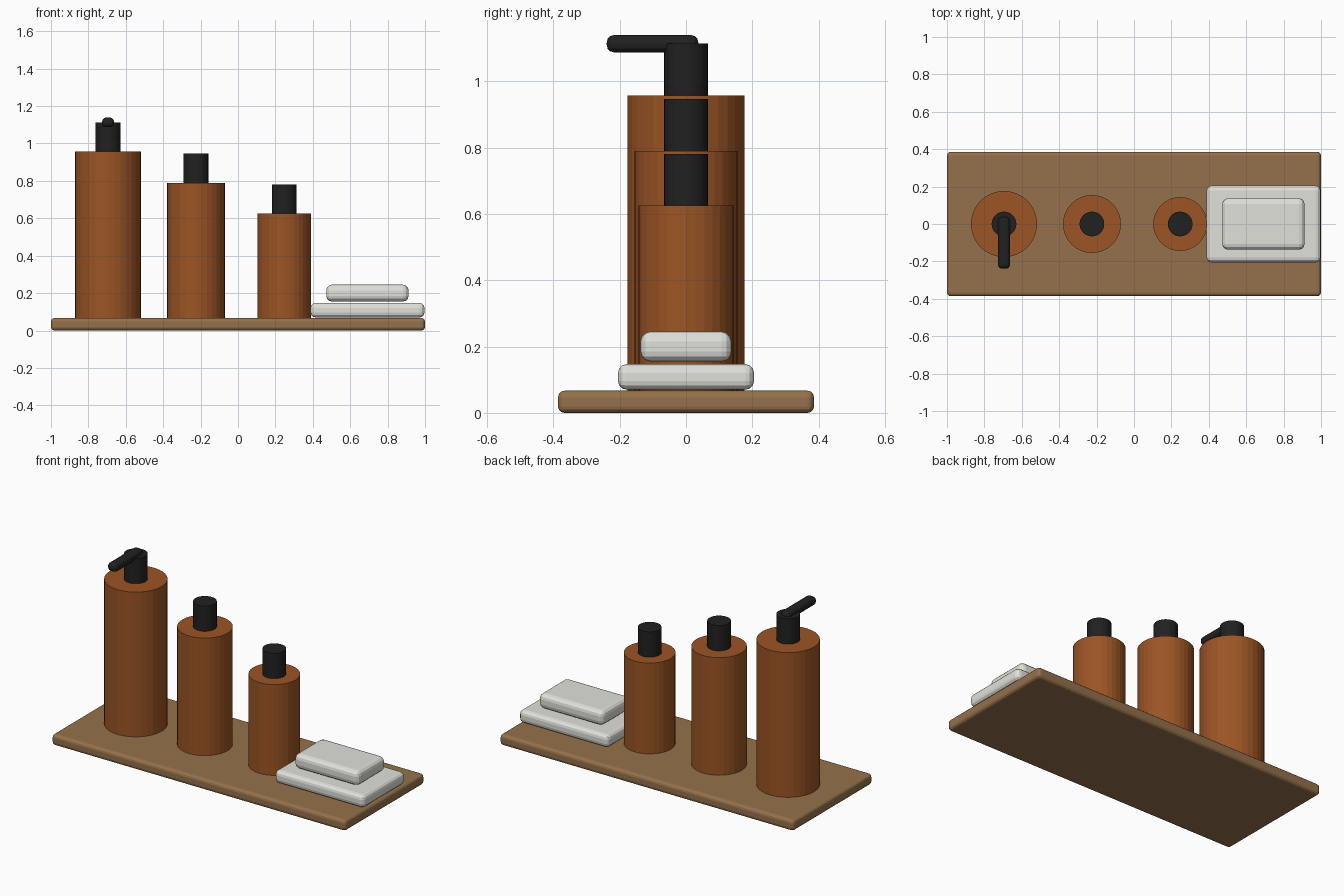
import bpy

cube = bpy.data.objects.get("Cube")
if cube:
    bpy.data.objects.remove(cube, do_unlink=True)


def material(name, color):
    mat = bpy.data.materials.new(name)
    mat.use_nodes = True
    mat.diffuse_color = (*color, 1)
    mat.node_tree.nodes["Principled BSDF"].inputs["Base Color"].default_value = (*color, 1)
    return mat


wood = material("brown wood", (0.30, 0.165, 0.07))
amber = material("amber glass", (0.33, 0.09, 0.018))
black = material("black plastic", (0.015, 0.015, 0.015))
cloth = material("white cloth", (0.75, 0.75, 0.71))


def rounded_box(name, x, y, z, mat, bevel, segments=3):
    """Box spanning the given (low, high) ranges, with rounded edges."""
    spans = (x, y, z)
    bpy.ops.mesh.primitive_cube_add(size=1, location=[(a + b) / 2 for a, b in spans])
    obj = bpy.context.object
    obj.name = name
    obj.scale = [b - a for a, b in spans]
    bpy.ops.object.transform_apply(location=False, rotation=False, scale=True)
    mod = obj.modifiers.new("rounding", "BEVEL")
    mod.width = bevel
    mod.segments = segments
    obj.data.materials.append(mat)
    return obj


def cylinder(name, x, radius, bottom, top, mat):
    bpy.ops.mesh.primitive_cylinder_add(vertices=32, radius=radius, depth=top - bottom,
                                        location=(x, 0, (top + bottom) / 2))
    obj = bpy.context.object
    obj.name = name
    obj.data.materials.append(mat)
    return obj


# Tray
TRAY_TOP = 0.067
rounded_box("tray", (-1, 1), (-0.386, 0.386), (0, TRAY_TOP), wood, 0.02)

# Bottles with caps, tallest to shortest
CAP_HEIGHT = 0.156
for size, x, radius, top in (("large", -0.695, 0.177, 0.957),
                             ("medium", -0.225, 0.155, 0.79),
                             ("small", 0.247, 0.144, 0.625)):
    cylinder(size + "_bottle", x, radius, TRAY_TOP - 0.01, top, amber)
    cylinder(size + "_cap", x, 0.066, top, top + CAP_HEIGHT, black)

# Pump spout pointing forward
rounded_box("pump_spout", (-0.727, -0.663), (-0.239, 0.037), (1.087, 1.139), black, 0.022)

# Folded towels
rounded_box("lower_towel", (0.388, 0.997), (-0.205, 0.205), (0.07, 0.147), cloth, 0.026)
rounded_box("upper_towel", (0.472, 0.912), (-0.137, 0.137), (0.155, 0.245), cloth, 0.03)
